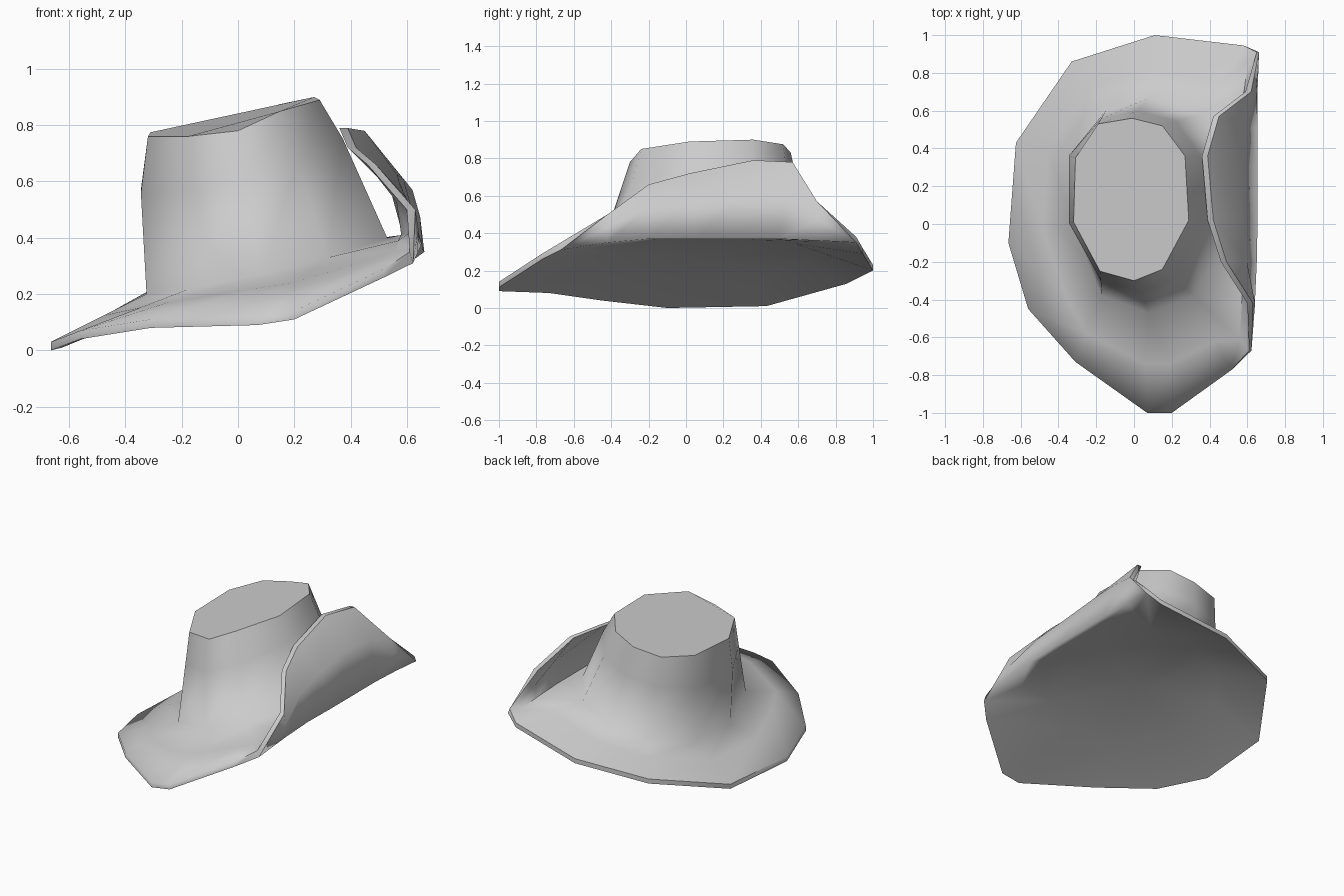
import bpy, bmesh
from mathutils import Vector as V

if "Cube" in bpy.data.objects:
    bpy.data.objects.remove(bpy.data.objects["Cube"])

# Crown top and crown base, counterclockwise from the front
CAP = [V(p) for p in [(0, -.30, .78), (.15, -.24, .85), (.29, .02, .89), (.27, .36, .90), (.15, .52, .875),
                      (-.01, .56, .83), (-.19, .53, .80), (-.31, .35, .775), (-.32, .01, .76), (-.18, -.25, .76)]]
BASE = [V(p) for p in [(.08, -.47, .27), (.32, -.38, .33), (.53, -.02, .40), (.53, .32, .40), (.35, .58, .38),
                       (.08, .67, .33), (-.15, .60, .27), (-.32, .38, .21), (-.325, 0, .20), (-.17, -.38, .22)]]
# Brim edge, counterclockwise from the front
RIM = [V(p) for p in [(.07, -1, .12), (.20, -1, .14), (.52, -.77, .29), (.61, -.67, .35), (.60, -.42, .50),
                      (.46, -.20, .66), (.39, .02, .72), (.36, .36, .79), (.42, .57, .78), (.59, .70, .57),
                      (.65, .91, .38), (.58, .945, .32), (.11, 1, .23), (-.33, .86, .16), (-.625, .43, .04),
                      (-.665, -.10, .03), (-.56, -.45, .07), (-.31, -.73, .11)]]
# Outer bend line where the right side of the brim turns up (rim points 4 to 9)
BEND = {4: V((.64, -.42, .35)), 5: V((.65, -.20, .37)), 6: V((.655, .05, .37)),
        7: V((.655, .30, .37)), 8: V((.655, .50, .37)), 9: V((.655, .72, .36))}
# Crown point that each rim point runs to
TO_CROWN = [0, 0, 1, 1, 1, 2, 2, 3, 3, 4, 4, 4, 5, 6, 7, 8, 9, 9]
# Raised ridge at the front of the brim, and the two ends of the turned-up side
RIDGE = {17: V((-.25, -.58, .17)), 0: V((.06, -.74, .22)), 1: V((.19, -.74, .24)), 2: V((.43, -.62, .31)),
         3: V((.56, -.61, .355)), 10: V((.60, .84, .375))}

bm = bmesh.new()


def ring(points):
    return [bm.verts.new(p) for p in points]


def loft(a, b):
    """Join two rings; repeated vertices collapse quads to triangles."""
    n = len(a)
    for i in range(n):
        j = (i + 1) % n
        f = list(dict.fromkeys([a[i], a[j], b[j], b[i]]))
        if len(f) > 2:
            bm.faces.new(f)


def sharpen(r, start, count):
    for k in range(start, start + count):
        e = bm.edges.get((r[k % len(r)], r[(k + 1) % len(r)]))
        if e:
            e.smooth = False


# Crown
cap = ring(CAP)
waist_pts = [c.lerp(b, .36) for c, b in zip(CAP, BASE)]
for i in (7, 8):
    waist_pts[i].x = -.345
for i in (2, 3):
    waist_pts[i] = CAP[i].lerp(BASE[i], .28) + V((.015, 0, 0))
waist, base = ring(waist_pts), ring(BASE)
bm.faces.new(cap)
loft(waist, cap)
loft(base, waist)

# Brim top: valley, inside of the turned-up side, rim
lower = [r + (V((.03, 0, 0)) if i in BEND else V((.012 if i in (3, 10) else 0, 0, -.04 if i == 3 else -.03)))
         for i, r in enumerate(RIM)]
wall = {}
for i, b in BEND.items():
    bulge = .04 * (b.x - RIM[i].x) / .27
    wall[i] = lower[i].lerp(b, .5) + V((bulge, 0, bulge))
base18 = [base[k] for k in TO_CROWN]
valley_pts = []
for i, r in enumerate(RIM):
    if i in BEND:
        valley_pts.append(BEND[i] + V((-.07, 0, .04)))
    else:
        valley_pts.append(RIDGE.get(i) or r.lerp(BASE[TO_CROWN[i]], .55))
valley, rim = ring(valley_pts), ring(RIM)
inner = [bm.verts.new(wall[i] - V((.035, 0, .015))) if i in BEND else rim[i] for i in range(18)]
loft(valley, base18)
loft(inner, valley)
loft(rim, inner)

# Brim edge strip, outside of the turned-up side, underside
floor_pts = [b - V((0, 0, .035)) for b in BASE]
under_rim = ring(lower)
outer = [bm.verts.new(wall[i]) if i in BEND else under_rim[i] for i in range(18)]
bend = [bm.verts.new(BEND[i]) if i in BEND else under_rim[i] for i in range(18)]
tuck = [bm.verts.new(BEND[i].lerp(floor_pts[TO_CROWN[i]], .3)) if i in BEND else under_rim[i] for i in range(18)]
floor = ring(floor_pts)
loft(under_rim, rim)
loft(outer, under_rim)
loft(bend, outer)
loft(tuck, bend)
loft([floor[k] for k in TO_CROWN], tuck)
centre = bm.verts.new(sum(floor_pts, V()) / 10)
for i in range(10):
    bm.faces.new((floor[i], centre, floor[(i + 1) % 10]))

bmesh.ops.recalc_face_normals(bm, faces=bm.faces[:])
for f in bm.faces:
    f.smooth = len(f.verts) < 10
# Rounded lip at the front, crisp edges elsewhere
sharpen(cap, 0, 10)
sharpen(rim, 2, 13)
sharpen(under_rim, 0, 18)
sharpen(valley, 3, 7)

mesh = bpy.data.meshes.new("hat")
bm.to_mesh(mesh)
bm.free()
felt = bpy.data.materials.new("grey felt")
felt.diffuse_color = (.6, .6, .6, 1)
felt.use_nodes = True
felt.node_tree.nodes["Principled BSDF"].inputs["Base Color"].default_value = felt.diffuse_color
mesh.materials.append(felt)
hat = bpy.data.objects.new("hat", mesh)
bpy.context.collection.objects.link(hat)
